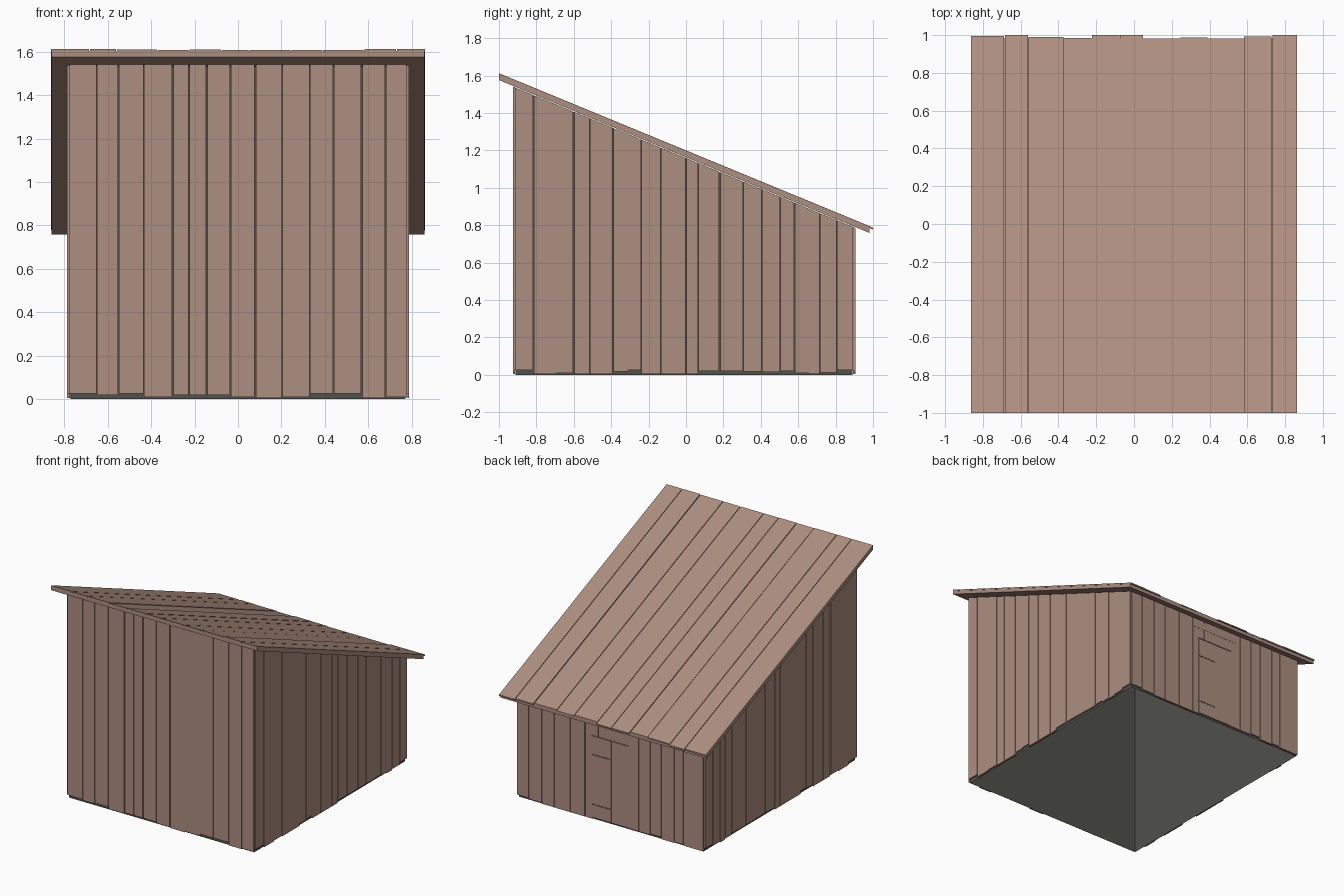
import bpy, bmesh, random

random.seed(4)
cube = bpy.data.objects.get("Cube")
if cube:
    bpy.data.objects.remove(cube, do_unlink=True)


def material(name, rgb):
    m = bpy.data.materials.new(name)
    m.use_nodes = True
    m.diffuse_color = (*rgb, 1)
    m.node_tree.nodes["Principled BSDF"].inputs["Base Color"].default_value = (*rgb, 1)
    return m


wood = material("weathered wood", (0.42, 0.272, 0.218))
dark = material("dark lining", (0.08, 0.081, 0.071))


def slope(offset):
    """Height of the roof underside at y, plus an offset."""
    return lambda y: 1.576 - 0.4125 * (y + 1) + offset


def flat(z):
    return lambda y: z


def add_board(bm, x0, x1, y0, y1, low, high, open_bottom=False):
    """Six-sided board whose bottom and top heights follow y."""
    v = [bm.verts.new((x, y, f(y))) for f in (low, high)
         for x, y in ((x0, y0), (x1, y0), (x1, y1), (x0, y1))]
    if not open_bottom:
        bm.faces.new(v[3::-1])
    bm.faces.new(v[4:])
    for i in range(4):
        j = (i + 1) % 4
        bm.faces.new((v[i], v[j], v[j + 4], v[i + 4]))


def finish(bm, name, mat):
    me = bpy.data.meshes.new(name)
    bm.to_mesh(me)
    bm.free()
    me.materials.append(mat)
    ob = bpy.data.objects.new(name, me)
    bpy.context.collection.objects.link(ob)


def gapped(seams, widths=None):
    """Yield each plank's span, narrowed at the inner seams."""
    widths = widths or "2" * (len(seams) - 2)
    gaps = [0] + [int(w) * .0011 for w in widths] + [0]
    for i in range(len(seams) - 1):
        yield seams[i] + gaps[i], seams[i + 1] - gaps[i + 1]


W, FRONT, BACK, T = 0.787, -0.925, 0.905, 0.011
IN_W, IN_FRONT, IN_BACK = W - T, FRONT + T, BACK - T
INSET = 0.003
UNDER = slope(-0.004)

# Dark lining, open at the bottom, seen through the gaps and from below
bm = bmesh.new()
add_board(bm, -IN_W + INSET, IN_W - INSET, IN_FRONT + INSET, IN_BACK - INSET,
          flat(0), slope(-.006), open_bottom=True)
finish(bm, "inner_lining", dark)

# Front wall planks, with uneven bottom ends
bm = bmesh.new()
seams = [-IN_W, -.65, -.55, -.435, -.3, -.225, -.145, -.035, .08, .205, .33, .44, .57, .68, IN_W]
feet = [.025, .018, .025, .01, .018, .018, .018, .01, .004, .01, .025, .025, .004, .01]
for (a, b), foot in zip(gapped(seams, "1213232311232"), feet):
    add_board(bm, a, b, FRONT, IN_FRONT, flat(foot), UNDER)
finish(bm, "front_wall", wood)

# Side wall planks
seams = [IN_FRONT, -.815, -.695, -.6, -.515, -.39, -.31, -.24, -.135, 0, .065, .18,
         .305, .405, .505, .58, .655, .715, .805, IN_BACK]
feet = [.026, .004, .01, .004, .004, .018, .025, .004, .004, .004, .02, .02,
        .018, .015, .02, .01, .004, .012, .026]
for name, s in (("left_wall", 1), ("right_wall", -1)):
    bm = bmesh.new()
    xa, xb = sorted((s * W, s * IN_W))
    for (a, b), foot in zip(gapped(seams, "213221122131112111"), feet):
        add_board(bm, xa, xb, a, b, flat(foot), UNDER)
    finish(bm, name, wood)

# Back wall planks, shortened above the door
DOOR_R, DOOR_L, DOOR_TOP = -.15, .15, .63
bm = bmesh.new()
for seams in ([-IN_W, -.61, -.535, -.425, -.335, -.24, DOOR_R - .001],
              [DOOR_L + .002, .21, .335, .465, .57, .68, IN_W]):
    for a, b in gapped(seams):
        add_board(bm, a, b, IN_BACK, BACK, flat(random.choice((.005, .012, .02))), UNDER)
for a, b in gapped([DOOR_R - .001, .1, DOOR_L + .002]):
    add_board(bm, a, b, IN_BACK, BACK, flat(DOOR_TOP + .005), UNDER)
finish(bm, "back_wall", wood)

# Lintel plate above the door
bm = bmesh.new()
add_board(bm, -.2, .2, BACK, BACK + .0015, flat(.715), flat(.765))
finish(bm, "door_lintel", wood)

# Door leaf and its two hinge straps
bm = bmesh.new()
for a, b in gapped([DOOR_R, -.01, DOOR_L], "1"):
    add_board(bm, a, b, IN_BACK, BACK, flat(.015), flat(DOOR_TOP))
finish(bm, "back_door", wood)
bm = bmesh.new()
for z in (.115, .49):
    add_board(bm, 0, DOOR_L, BACK, BACK + .0015, flat(z - .004), flat(z + .004))
finish(bm, "door_hinges", dark)

# Roof deck and its boards with uneven back ends
bm = bmesh.new()
add_board(bm, -.86, .86, -1, .982, slope(0), slope(.027))
finish(bm, "roof_deck", wood)
bm = bmesh.new()
seams = [-.862, -.685, -.56, -.37, -.225, -.075, .05, .245, .39, .58, .73, .862]
ends = [.995, 1, .99, .985, 1, 1, .982, .988, .982, .993, 1]
for (a, b), end in zip(gapped(seams), ends):
    add_board(bm, a, b, -1, end, slope(.026), slope(random.uniform(.032, .037)))
finish(bm, "roof_boards", wood)
